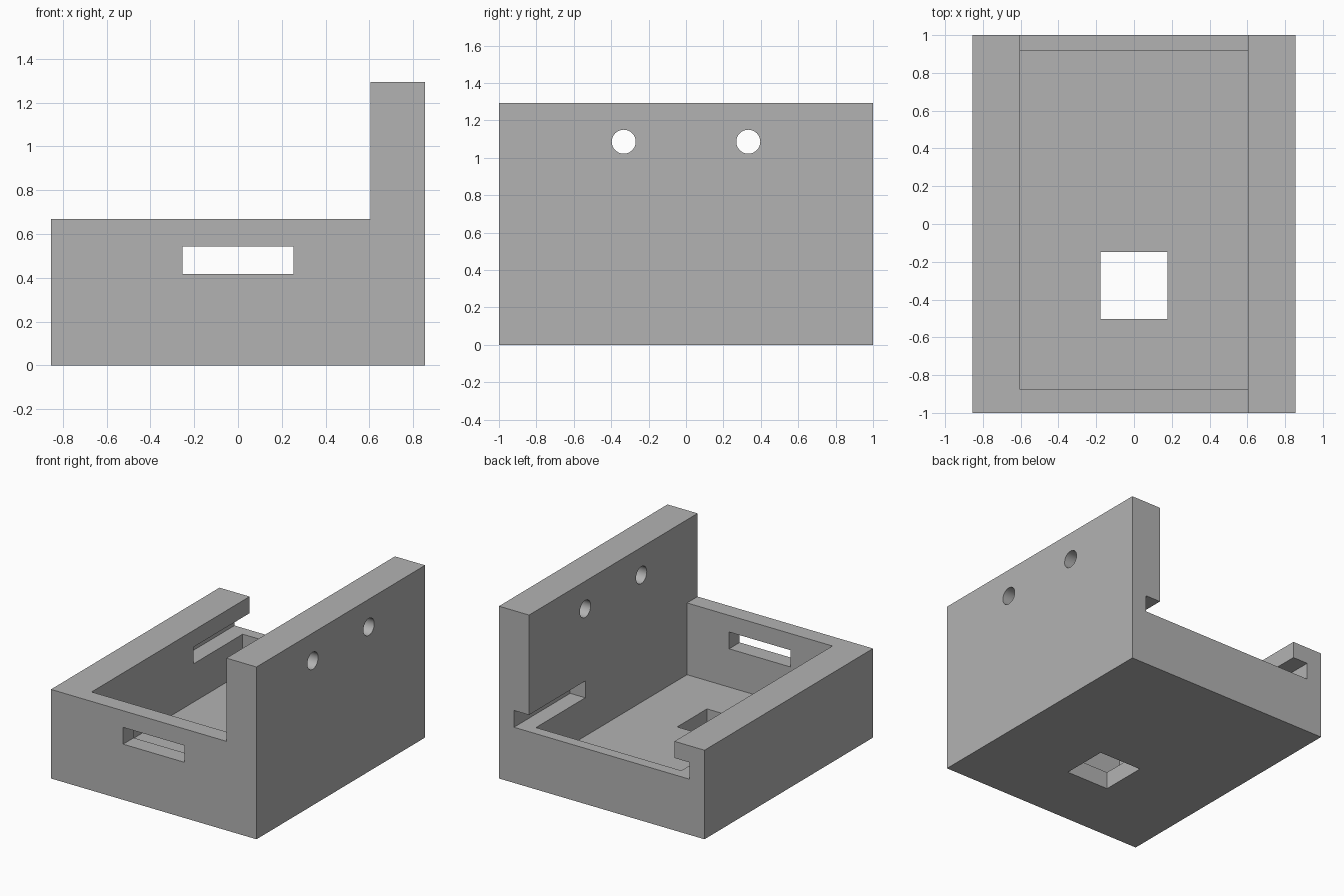
import bpy
import bmesh
from mathutils import Matrix, Vector

if "Cube" in bpy.data.objects:
    bpy.data.objects.remove(bpy.data.objects["Cube"], do_unlink=True)

grey = bpy.data.materials.new("light grey")
grey.use_nodes = True
colour = (0.45, 0.45, 0.45, 1)
grey.diffuse_color = colour
grey.node_tree.nodes["Principled BSDF"].inputs["Base Color"].default_value = colour


def add_object(name, bm):
    mesh = bpy.data.meshes.new(name)
    bmesh.ops.recalc_face_normals(bm, faces=bm.faces)
    bm.to_mesh(mesh)
    bm.free()
    mesh.materials.append(grey)
    obj = bpy.data.objects.new(name, mesh)
    bpy.context.collection.objects.link(obj)
    return obj


def box(name, x, y, z):
    bm = bmesh.new()
    lo, hi = Vector((x[0], y[0], z[0])), Vector((x[1], y[1], z[1]))
    bmesh.ops.create_cube(bm, size=1, matrix=Matrix.Translation((lo + hi) / 2)
                          @ Matrix.Diagonal((*(hi - lo), 1)))
    return add_object(name, bm)


def screw_hole(name, y, z, radius):
    bm = bmesh.new()
    bmesh.ops.create_cone(bm, cap_ends=True, segments=48, radius1=radius, radius2=radius, depth=0.6,
                          matrix=Matrix.Translation((0.73, y, z)) @ Matrix.Rotation(1.5707963, 4, "Y"))
    return add_object(name, bm)


W, IN, RAIL = 0.854, 0.604, 0.729       # outer, inner and rail half widths
TOP, TALL, FLOOR = 0.669, 1.294, 0.13   # heights
LOW, HIGH = 0.418, 0.544                # lid slot heights

# L-shaped outline extruded front to back
profile = [(-W, 0), (W, 0), (W, TALL), (IN, TALL), (IN, TOP), (-W, TOP)]
bm = bmesh.new()
face = bm.faces.new([bm.verts.new((x, -1, z)) for x, z in profile])
ext = bmesh.ops.extrude_face_region(bm, geom=[face])
bmesh.ops.translate(bm, vec=(0, 2, 0), verts=[v for v in ext["geom"] if isinstance(v, bmesh.types.BMVert)])
body = add_object("bracket_box", bm)

# Openings: tray, lowered back edge, side rails, front slot, floor window, screw holes
cutters = [
    box("tray_cutter", (-IN, IN), (-0.875, 0.918), (FLOOR, 2)),
    box("back_cutter", (-IN, IN), (0.8, 1.2), (LOW, 2)),
    box("rail_cutter", (-RAIL, RAIL), (0.333, 1.2), (LOW, HIGH)),
    box("slot_cutter", (-0.254, 0.254), (-1.2, -0.7), (LOW, HIGH)),
    box("window_cutter", (-0.177, 0.177), (-0.502, -0.148), (-0.2, 0.3)),
]
cutters += [screw_hole("hole_cutter", side * 0.333, 1.086, 0.064) for side in (-1, 1)]

bpy.ops.object.select_all(action="DESELECT")
body.select_set(True)
bpy.context.view_layer.objects.active = body
for cutter in cutters:
    mod = body.modifiers.new("cut", "BOOLEAN")
    mod.operation = "DIFFERENCE"
    mod.solver = "EXACT"
    mod.object = cutter
    bpy.ops.object.modifier_apply(modifier=mod.name)
    bpy.data.objects.remove(cutter, do_unlink=True)

bpy.ops.object.shade_smooth_by_angle()
